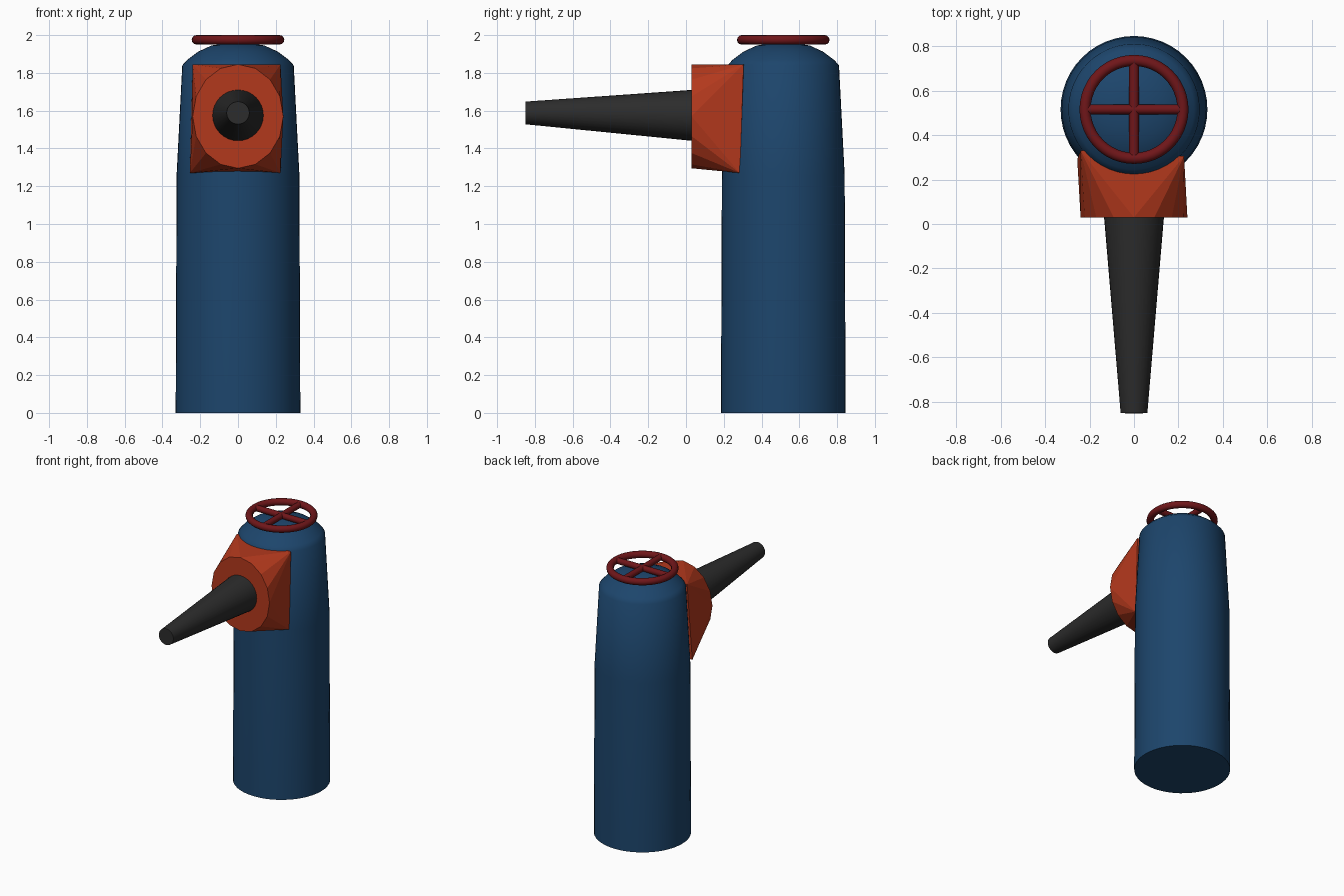
import bpy, bmesh, math
from mathutils import Vector

if "Cube" in bpy.data.objects:
    bpy.data.objects.remove(bpy.data.objects["Cube"])

CY = 0.515  # body axis in y


def material(name, rgb):
    m = bpy.data.materials.new(name)
    m.diffuse_color = (*rgb, 1)
    m.use_nodes = True
    m.node_tree.nodes["Principled BSDF"].inputs["Base Color"].default_value = m.diffuse_color
    return m


BLUE = material("blue paint", (0.012, 0.06, 0.15))
ORANGE = material("orange paint", (0.45, 0.04, 0.012))
RED = material("dark red", (0.16, 0.008, 0.01))
BLACK = material("black rubber", (0.025, 0.025, 0.025))


def make(name, bm, mat, angle=None):
    bmesh.ops.recalc_face_normals(bm, faces=bm.faces)
    mesh = bpy.data.meshes.new(name)
    bm.to_mesh(mesh)
    bm.free()
    ob = bpy.data.objects.new(name, mesh)
    bpy.context.collection.objects.link(ob)
    mesh.materials.append(mat)
    if angle:
        bpy.ops.object.select_all(action='DESELECT')
        ob.select_set(True)
        bpy.context.view_layer.objects.active = ob
        bpy.ops.object.shade_smooth_by_angle(angle=math.radians(angle))
    return ob


def tube(bm, a, b, r1, r2, sides):
    """Capped (tapered) cylinder from a to b."""
    a, b = Vector(a), Vector(b)
    d = b - a
    new = bmesh.ops.create_cone(bm, cap_ends=True, segments=sides,
                                radius1=r1, radius2=r2, depth=d.length)["verts"]
    rot = Vector((0, 0, 1)).rotation_difference(d).to_matrix()
    bmesh.ops.rotate(bm, verts=new, matrix=rot)
    bmesh.ops.translate(bm, verts=new, vec=(a + b) / 2)


def lathe(bm, profile, sides, closed=False):
    """Spin an (r, z) profile around the body axis."""
    rings = [[bm.verts.new((r * math.cos(t), CY + r * math.sin(t), z)) for r, z in profile]
             for t in (2 * math.pi * i / sides for i in range(sides))]
    n = len(profile)
    for i in range(sides):
        p, q = rings[i], rings[(i + 1) % sides]
        for j in range(n if closed else n - 1):
            k = (j + 1) % n
            bm.faces.new((p[j], q[j], q[k], p[k]))
    if not closed:
        bm.faces.new([r[0] for r in rings])
        bm.faces.new([r[-1] for r in rings])


# Tank body with a shallow domed top
bm = bmesh.new()
lathe(bm, [(0.33, 0), (0.325, 1.26), (0.295, 1.84), (0.27, 1.868), (0.21, 1.913),
           (0.14, 1.945), (0.07, 1.956), (0.02, 1.96)], 48)
make("tank_body", bm, BLUE, 40)

# Hand wheel: rim and crossed spokes
bm = bmesh.new()
ring = [2 * math.pi * i / 12 for i in range(12)]
lathe(bm, [(0.22 + 0.025 * math.cos(t), 1.975 + 0.025 * math.sin(t)) for t in ring], 48, True)
tube(bm, (-0.22, CY, 1.975), (0.22, CY, 1.975), 0.022, 0.022, 12)
tube(bm, (0, CY - 0.22, 1.975), (0, CY + 0.22, 1.975), 0.022, 0.022, 12)
make("hand_wheel", bm, RED, 40)

# Outlet collar: round front lofted to a rectangular back
bm = bmesh.new()
for i in range(16):
    t = 2 * math.pi * i / 16
    bm.verts.new((0.24 * math.cos(t), 0.03, 1.57 + 0.275 * math.sin(t)))
for co in [(-0.255, 0.29, 1.27), (0.225, 0.285, 1.27),
           (-0.24, 0.33, 1.845), (0.225, 0.305, 1.845)]:
    bm.verts.new(co)
bmesh.ops.convex_hull(bm, input=bm.verts)
bmesh.ops.dissolve_limit(bm, angle_limit=0.01, verts=bm.verts, edges=bm.edges)
make("outlet_collar", bm, ORANGE)

# Tapered nozzle
bm = bmesh.new()
tube(bm, (0, 0.06, 1.575), (0, -0.85, 1.588), 0.137, 0.06, 32)
make("nozzle", bm, BLACK, 40)
